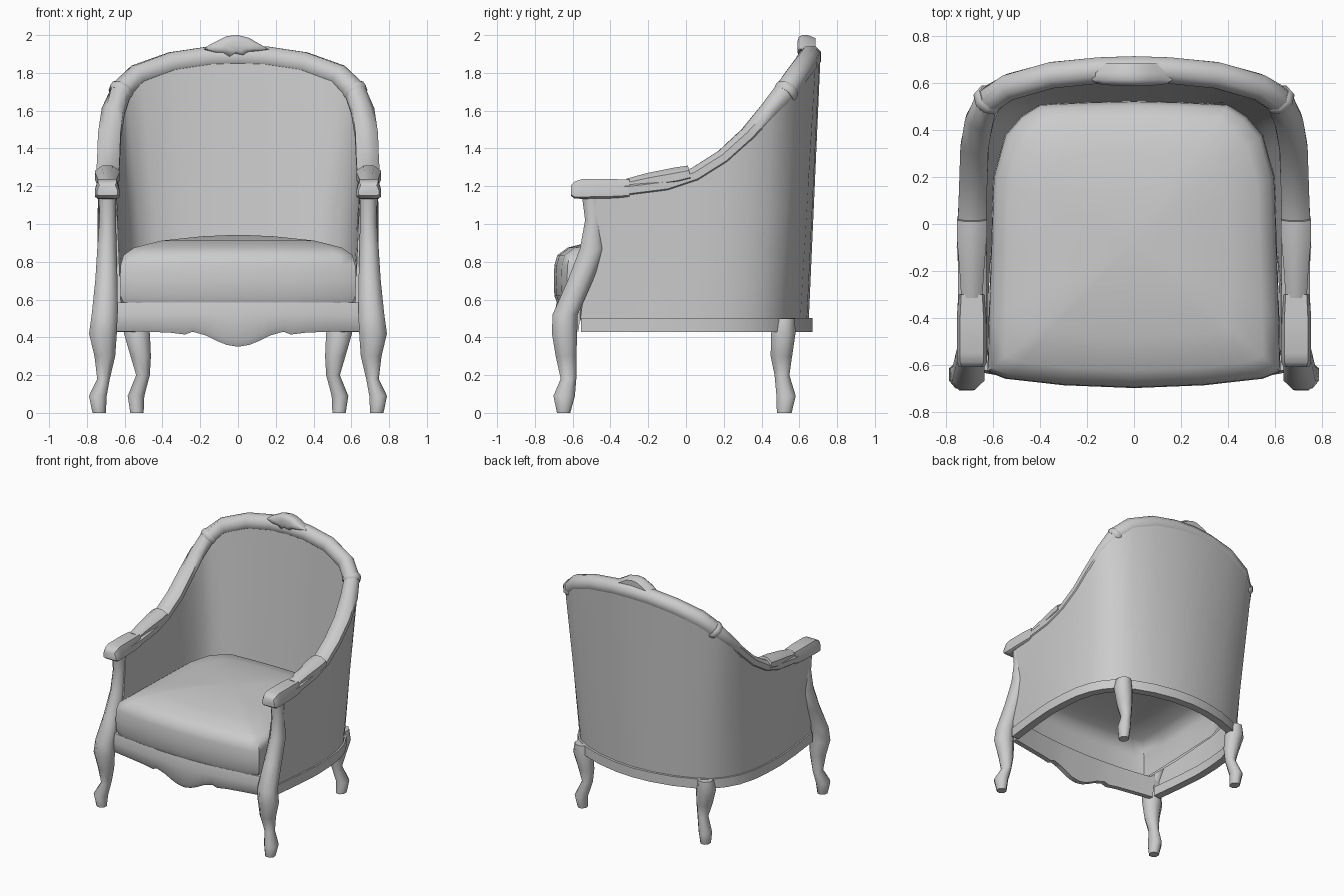
import bpy, bmesh, math
from mathutils import Vector

if "Cube" in bpy.data.objects:
    bpy.data.objects.remove(bpy.data.objects["Cube"])

grey = bpy.data.materials.new("light grey")
grey.diffuse_color = (0.6, 0.6, 0.6, 1)
grey.use_nodes = True
grey.node_tree.nodes["Principled BSDF"].inputs["Base Color"].default_value = grey.diffuse_color


def make(name, rings, closed=True, caps=(True, True), mirror=False):
    """Skin a list of equal-length vertex rings."""
    bm = bmesh.new()
    vs = [[bm.verts.new(p) for p in r] for r in rings]
    n = len(rings[0])
    for a, b in zip(vs, vs[1:]):
        for i in range(n if closed else n - 1):
            j = (i + 1) % n
            bm.faces.new((a[i], a[j], b[j], b[i]))
    if caps[0]:
        bm.faces.new(vs[0])
    if caps[1]:
        bm.faces.new(vs[-1])
    bmesh.ops.recalc_face_normals(bm, faces=bm.faces)
    me = bpy.data.meshes.new(name)
    bm.to_mesh(me)
    bm.free()
    me.materials.append(grey)
    ob = bpy.data.objects.new(name, me)
    bpy.context.collection.objects.link(ob)
    if mirror:
        ob.modifiers.new("mirror", 'MIRROR').use_mirror_merge = False
    return ob


def frames(pts):
    """Outward horizontal normal and up vector at each path point."""
    out = []
    for i in range(len(pts)):
        t = (Vector(pts[min(i + 1, len(pts) - 1)]) - Vector(pts[max(i - 1, 0)])).normalized()
        n = Vector((t.y, -t.x, 0)).normalized()
        out.append((n, n.cross(t)))
    return out


def sweep(name, pts, radii, sides=8, mirror=False):
    rings = []
    for p, (w, h), (n, b) in zip(pts, radii, frames(pts)):
        ang = [(k + 0.5) * 2 * math.pi / sides for k in range(sides)]
        c = 1 / math.cos(math.pi / sides)
        rings.append([Vector(p) + n * (w * c * math.cos(a)) + b * (h * c * math.sin(a)) for a in ang])
    return make(name, rings, mirror=mirror)


def leg(name, stations):
    """Leg from stacked horizontal octagons: x, y, z, half width, half depth."""
    ang = [(k + 0.5) * math.pi / 4 for k in range(8)]
    make(name, [[(x + a * 1.06 * math.cos(t), y + b * 1.06 * math.sin(t), z) for t in ang]
                for x, y, z, a, b in stations], mirror=True)


def both(half):
    return half + [(-p[0],) + tuple(p[1:]) for p in reversed(half[:-1])]


# Guide curves, right front to back centre, then mirrored
rail = both([(.69, -.47, 1.175), (.69, -.3, 1.18), (.69, -.1, 1.205), (.69, .05, 1.255),
             (.685, .2, 1.35), (.68, .33, 1.47), (.66, .44, 1.6), (.62, .53, 1.70),
             (.53, .585, 1.785), (.35, .635, 1.85), (.15, .655, 1.88), (0, .66, 1.885)])
foot = both([(.70, -.56), (.73, -.3), (.745, -.1), (.74, .05), (.725, .2), (.69, .32),
             (.64, .41), (.57, .49), (.47, .55), (.32, .605), (.15, .64), (0, .65)])
lining = both([(.62, -.56), (.62, -.3), (.61, -.1), (.60, .05), (.59, .2), (.57, .3),
               (.54, .38), (.49, .44), (.40, .495), (.28, .515), (.13, .52), (0, .52)])

# Upholstered shell: outside, top edge and inner lining
rings = []
for r, f, l, (n, b) in zip(rail, foot, lining, frames(rail)):
    r = Vector(r)
    lo, li = Vector((*f, .49)), Vector((*l, .58))
    o, i = r + n * .052, r - n * .045
    rings.append([lo, lo.lerp(o, .5), o, i, i.lerp(li, .5), li])
make("upholstered_shell", rings, closed=False)

# Carved top rail, thicker across the back
sweep("top_rail", rail, [(.06, .046) if abs(p[0]) > .63 else (.056, .06) for p in rail])

# Collars where arm rail meets back rail
a, c, b = Vector(rail[6]), Vector(rail[7]), Vector(rail[8])
d = (b - a).normalized()
sweep("rail_collar", [c - d * .025, c - d * .012, c + d * .012, c + d * .025],
      [(.055, .055), (.063, .063), (.063, .063), (.055, .055)], mirror=True)

# Hand grips at the arm fronts: soft-cornered blocks with a rounded nose
block = [(-.05, -.5), (.05, -.5), (.064, -.4), (.064, 0), (.05, .5), (-.05, .5), (-.064, 0), (-.064, -.4)]
make("arm_grip", [[(.692 + u * s, y, lo + (hi - lo) * (v + .5)) for u, v in block]
                  for y, lo, hi, s in [(-.61, 1.15, 1.205, .85), (-.59, 1.135, 1.225, 1),
                                       (-.55, 1.133, 1.238, 1), (-.4, 1.136, 1.238, 1),
                                       (-.3, 1.142, 1.235, .9)]], mirror=True)

# Sloping arm pads
sweep("arm_pad", [(.692, -.31, 1.205), (.692, -.2, 1.225), (.692, -.05, 1.25), (.692, .02, 1.265)],
      [(.045, .035), (.052, .045), (.064, .05), (.064, .045)], mirror=True)

# Base rail round the sides and back
base = [(x * .975, y * .985, .465) for x, y in foot]
sweep("base_rail", base, [(.03, .037)] * len(base), sides=4)

# Front apron with scalloped lower edge
drop = [(.66, .43), (.5, .43), (.36, .425), (.28, .415), (.24, .43), (.17, .41),
        (.11, .38), (.06, .36), (0, .35)]
rings = []
for x, z in both(drop):
    y = -.62 - .065 * (1 - (x / .66) ** 2)
    rings.append([(x, y, .585), (x, y - .012, .52), (x, y - .004, z + .03), (x, y + .012, z),
                  (x, y + .05, z), (x, y + .07, .585)])
make("front_apron", rings)

# Seat cushion: plan outline stacked and crowned, hollow underneath
plan = [(0, -.70), (.3, -.688), (.55, -.66), (.625, -.63), (.62, -.4), (.61, -.1), (.60, .2),
        (.55, .38), (.48, .46), (.40, .51), (.2, .52), (0, .525)]
plan = plan + [(-x, y) for x, y in reversed(plan[1:-1])]
rings = []
for s, z in [(.97, .58), (.995, .62), (1, .70), (.995, .78), (.97, .835), (.88, .875),
             (.65, .912), (.3, .935), (.05, .942)]:
    rings.append([(x * s, -.08 + (y + .08) * s, z) for x, y in plan])
make("seat_cushion", rings, caps=(False, True))

# Legs; the front ones run up into the arm posts
leg("front_leg", [(.735, -.648, 0, .036, .036), (.742, -.645, .09, .048, .058),
                  (.712, -.622, .18, .034, .042), (.705, -.635, .3, .056, .056),
                  (.715, -.643, .42, .075, .068), (.706, -.64, .52, .07, .068),
                  (.697, -.56, .7, .06, .068), (.694, -.495, .87, .052, .068),
                  (.69, -.49, 1.02, .045, .045), (.69, -.5, 1.15, .045, .052)])
leg("rear_leg", [(.535, .52, 0, .036, .04), (.54, .53, .09, .045, .052),
                 (.503, .508, .2, .037, .04), (.515, .505, .3, .055, .058),
                 (.535, .515, .42, .07, .066), (.535, .52, .5, .055, .058)])

# Leaf crest on the top of the back
outline = [(-.18, 1.925), (-.15, 1.95), (-.1, 1.975), (-.06, 1.995), (0, 2.0), (.06, 1.985),
           (.11, 1.955), (.165, 1.925), (.11, 1.915), (.06, 1.91), (.03, 1.89), (-.02, 1.9),
           (-.05, 1.88), (-.09, 1.905), (-.13, 1.905)]
rings = []
for s, y in [(.45, .59), (.85, .597), (1, .615), (1, .645), (.75, .685)]:
    rings.append([(x * s, y, 1.935 + (z - 1.935) * s) for x, z in outline])
make("crest", rings)

# Smooth shading with sharp edges kept
bpy.ops.object.select_all(action='SELECT')
bpy.context.view_layer.objects.active = bpy.context.selected_objects[0]
bpy.ops.object.shade_smooth_by_angle(angle=math.radians(50))
